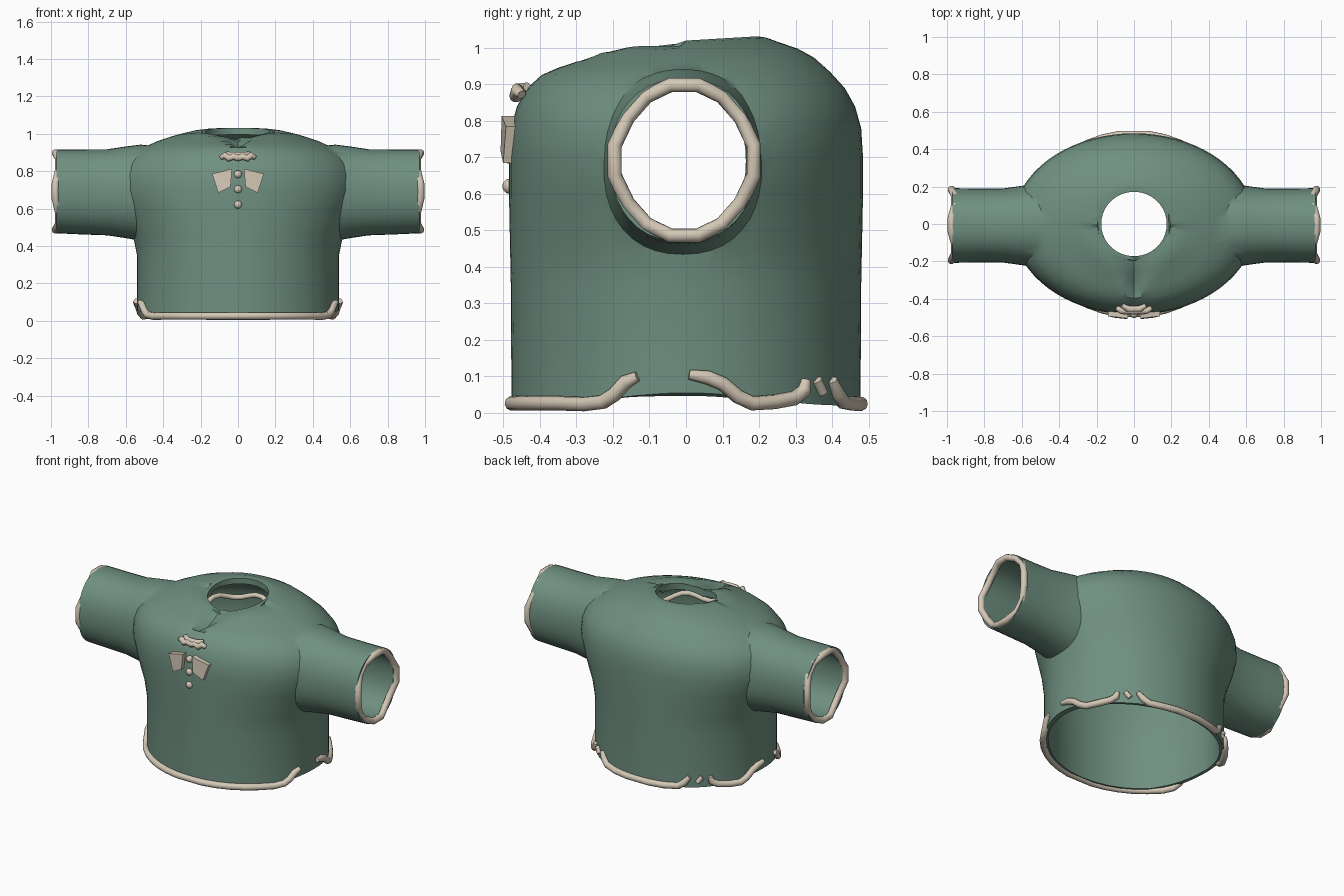
import bpy, bmesh
from math import sin, cos, pi, radians

if "Cube" in bpy.data.objects:
    bpy.data.objects.remove(bpy.data.objects["Cube"])


def material(name, rgb):
    m = bpy.data.materials.new(name)
    m.diffuse_color = (*rgb, 1)
    m.use_nodes = True
    m.node_tree.nodes["Principled BSDF"].inputs["Base Color"].default_value = m.diffuse_color
    return m


GREEN = material("green_knit", (0.16, 0.28, 0.22))
CREAM = material("cream_trim", (0.66, 0.58, 0.47))


def mesh_object(name, bm, mat):
    bmesh.ops.recalc_face_normals(bm, faces=bm.faces)
    me = bpy.data.meshes.new(name)
    bm.to_mesh(me)
    bm.free()
    me.materials.append(mat)
    ob = bpy.data.objects.new(name, me)
    bpy.context.collection.objects.link(ob)
    return ob


def loft(name, rings):
    """Closed skin through equal-length rings of points."""
    bm = bmesh.new()
    vs = [[bm.verts.new(p) for p in r] for r in rings]
    n = len(vs[0])
    for a, b in zip(vs, vs[1:]):
        for i in range(n):
            j = (i + 1) % n
            bm.faces.new((a[i], a[j], b[j], b[i]))
    bm.faces.new(vs[0])
    bm.faces.new(vs[-1])
    return mesh_object(name, bm, GREEN)


def activate(ob):
    bpy.ops.object.select_all(action='DESELECT')
    ob.select_set(True)
    bpy.context.view_layer.objects.active = ob


def smooth(ob, deg=40):
    activate(ob)
    bpy.ops.object.shade_smooth_by_angle(angle=radians(deg))


def combine(ob, other, op):
    m = ob.modifiers.new(op, 'BOOLEAN')
    m.object, m.operation, m.solver = other, op, 'EXACT'
    activate(ob)
    bpy.ops.object.modifier_apply(modifier=m.name)
    bpy.data.objects.remove(other)


def tube(name, paths, r=0.02, cyclic=False):
    cu = bpy.data.curves.new(name, 'CURVE')
    cu.dimensions = '3D'
    cu.bevel_depth, cu.bevel_resolution, cu.use_fill_caps = r, 3, True
    for pts in paths:
        s = cu.splines.new('POLY')
        s.points.add(len(pts) - 1)
        for k, (q, p) in enumerate(zip(s.points, pts)):
            q.co = (*p, 1)
            q.radius = 0.7 if not cyclic and k in (0, len(pts) - 1) else 1
        s.use_cyclic_u = cyclic
        s.use_smooth = True
    cu.materials.append(CREAM)
    ob = bpy.data.objects.new(name, cu)
    bpy.context.collection.objects.link(ob)
    return ob


# Torso rings: raised hem at the sides, tilted neck, V dip at the front
def torso_ring(z, rx, ry, n=72):
    pts = []
    for i in range(n):
        a = 2 * pi * i / n
        x, y, h = rx * cos(a), ry * sin(a), z
        if abs(z) < 0.1:
            h += 0.035 * abs(cos(a)) ** 6
        if z > 0.92:
            h += 0.06 * y * min(1, (z - 0.92) / 0.06)
            w = 0.2 * (y + 0.38) / 0.25
            if y < 0 and w > 0:
                h -= 0.05 * max(0, 1 - abs(x) / w)
        pts.append((x, y, h))
    return pts


profile = [(0.02, .54, .478), (0.35, .54, .48), (0.45, .56, .482), (0.6, .62, .485),
           (0.7, .65, .485), (0.78, .645, .48), (0.84, .62, .463), (0.89, .57, .435),
           (0.93, .50, .395), (0.96, .43, .35), (0.98, .37, .305), (1.0, .30, .255),
           (1.015, .235, .22), (1.02, .195, .195)]
T = 0.025
outer = [torso_ring(*p) for p in profile]
inner = [torso_ring(z - T, rx - T, ry - T) for z, rx, ry in profile[:-1]]
inner[0] = torso_ring(-0.09, .515, .453)
inner += [torso_ring(0.985, .175, .172), torso_ring(1.2, .175, .172)]


def sleeve_ring(x, ry, rz, cz=0.69, n=40):
    e = 0.9
    c = lambda v: (abs(v) ** e) * (1 if v > 0 else -1)
    return [(x, -0.008 + ry * c(cos(2 * pi * i / n)), cz + rz * c(sin(2 * pi * i / n)))
            for i in range(n)]


shirt = loft("shirt", outer)
for s in (1, -1):
    arm = loft("sleeve", [sleeve_ring(s * x, ry, rz, cz) for x, ry, rz, cz in
                          [(.40, .235, .25, .68), (.52, .225, .257, .685), (.6, .212, .245, .687),
                           (.7, .198, .230, .687), (.84, .197, .227, .689), (.97, .2, .224, .692)]])
    combine(shirt, arm, 'UNION')
combine(shirt, loft("inside", inner), 'DIFFERENCE')
bore = [(.2, .2, .215), (.5, .195, .22), (.65, .177, .205), (.9, .172, .195), (1.1, .172, .195)]
for s in (1, -1):
    combine(shirt, loft("bore", [sleeve_ring(s * x, a, b) for x, a, b in bore]), 'DIFFERENCE')
smooth(shirt, 35)

# Wavy cuff trims
for s, side in ((1, "right"), (-1, "left")):
    tube("cuff_trim_" + side, [[(s * (0.967 + 0.013 * cos(4 * a)), -0.005 + 0.19 * cos(a) * (1 + .03 * cos(4 * a)),
                                 0.692 + 0.21 * sin(a)) for a in
                                [2 * pi * (i + .5) / 16 for i in range(16)]]], cyclic=True)


# Broken hem trim, given as (angle, height) pairs around the hem
def hem(pairs, s=1):
    return [(s * 0.545 * cos(radians(a)), 0.483 * sin(radians(a)), z) for a, z in pairs]


front = [(-16, .10), (-20, .085), (-24, .05), (-28, .03), (-35, .024)]
front += [(a, 0.026) for a in range(-45, -90, -9)]
front += [(-180 - a, z) for a, z in front[::-1]]
back = [(56, .09), (59, .055), (63, .03), (72, .025), (82, .025)]
back += [(180 - a, z) for a, z in back[::-1]]
paths = [hem(front), hem(back)]
for s in (1, -1):
    paths.append(hem([(1, .105), (7, .097), (12, .08), (17, .045), (22, .026), (30, .03),
                      (38, .04), (42, .06), (43, .09)], s))
    paths.append(hem([(48, .09), (51, .055)], s))
tube("hem_trim", paths)

# Ripple of trim inside the neck
tube("neck_trim", [[(0.21 * cos(a), 0.21 * sin(a), 0.905 + 0.015 * sin(5 * a))
                    for a in [2 * pi * i / 30 for i in range(30)]]], 0.015, True)

# Collar bar on the chest
half = [(-.09, -.45, .872), (-.07, -.462, .885), (-.05, -.466, .868), (-.025, -.464, .878)]
low = half + [(0, -.466, .87)] + [(-x, y, z) for x, y, z in half[::-1]]
tube("chest_bar", [low, [(-.065, -.435, .893), (-.03, -.455, .885), (.03, -.455, .885), (.065, -.435, .893)]], 0.018)

# Two flared tabs
for s, side in ((1, "right"), (-1, "left")):
    bm = bmesh.new()
    f = bm.faces.new([bm.verts.new((s * x, -0.505 + d, z)) for x, d, z in
                      [(.032, 0, .813), (.139, .012, .785), (.105, .004, .684), (.04, -.003, .717)]])
    ext = bmesh.ops.extrude_face_region(bm, geom=[f])
    bmesh.ops.translate(bm, vec=(0, 0.04, 0),
                        verts=[v for v in ext["geom"] if isinstance(v, bmesh.types.BMVert)])
    mesh_object("chest_tab_" + side, bm, CREAM)

# Buttons
for k, z in enumerate((0.783, 0.703, 0.621)):
    bm = bmesh.new()
    bmesh.ops.create_uvsphere(bm, u_segments=16, v_segments=10, radius=0.021)
    bmesh.ops.translate(bm, vec=(0, -0.482, z), verts=bm.verts)
    smooth(mesh_object(f"button_{k + 1}", bm, CREAM), 60)
